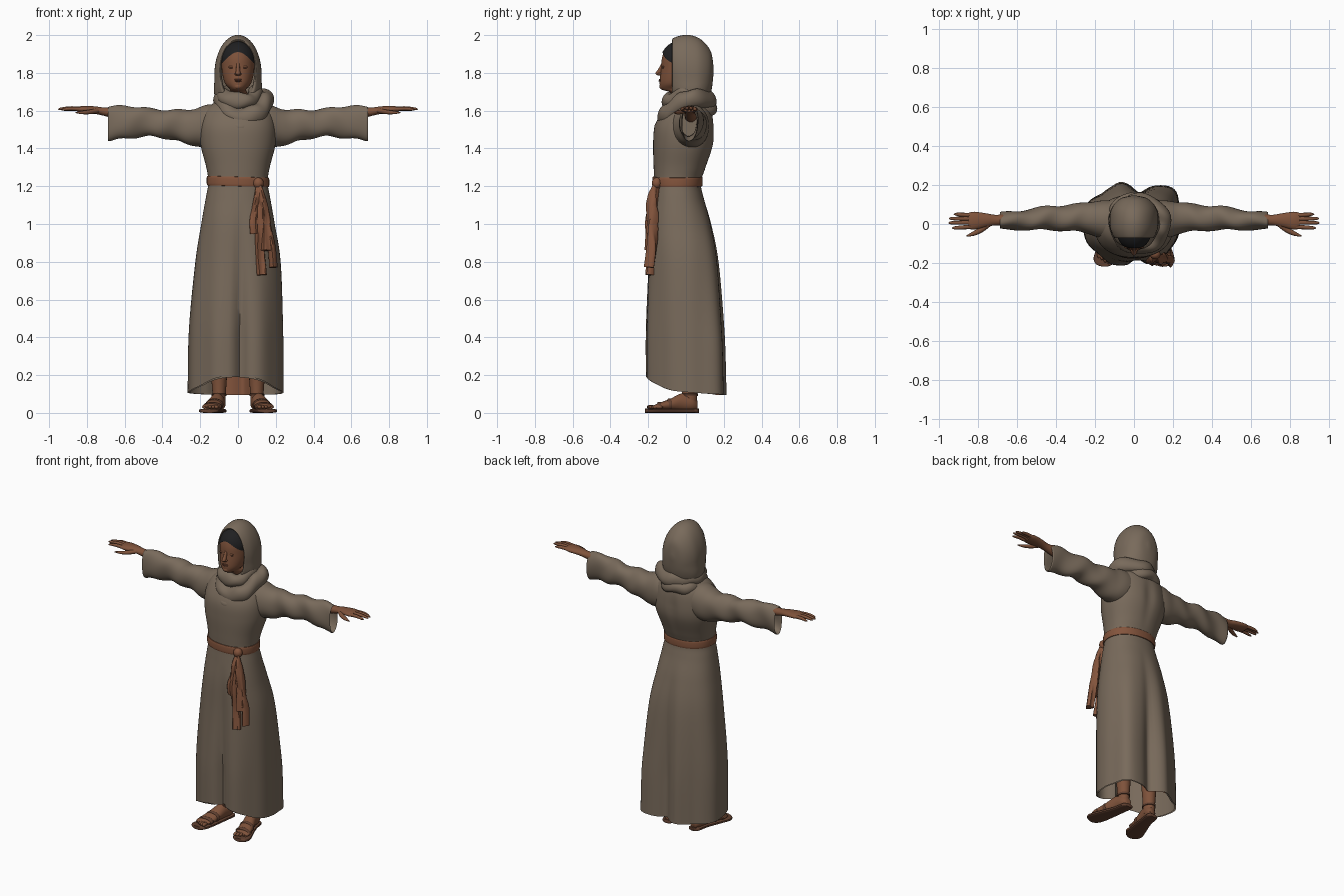
import bpy, bmesh, math
from mathutils import Vector

cube = bpy.data.objects.get("Cube")
if cube:
    bpy.data.objects.remove(cube, do_unlink=True)

X, Y, Z = Vector((1, 0, 0)), Vector((0, 1, 0)), Vector((0, 0, 1))


def material(name, *rgb):
    mat = bpy.data.materials.new(name)
    mat.use_nodes = True
    mat.diffuse_color = (*rgb, 1)
    mat.node_tree.nodes["Principled BSDF"].inputs["Base Color"].default_value = (*rgb, 1)
    return mat


CLOTH = material("taupe cloth", .19, .145, .105)
SKIN = material("brown skin", .21, .085, .043)
SASH = material("rust sash", .23, .09, .046)
LEATHER = material("dark leather", .12, .052, .03)
HAIR = material("black hair", .014, .014, .015)
LIPS = material("dark lips", .15, .055, .032)


def finish(name, bm, mat, sharp=60):
    bmesh.ops.recalc_face_normals(bm, faces=bm.faces)
    mesh = bpy.data.meshes.new(name)
    bm.to_mesh(mesh)
    bm.free()
    mesh.materials.append(mat)
    mesh.shade_smooth()
    mesh.set_sharp_from_angle(angle=math.radians(sharp))
    obj = bpy.data.objects.new(name, mesh)
    bpy.context.collection.objects.link(obj)
    return obj


def refine(rows, n):
    """Catmull-Rom interpolation between the given rows."""
    out, last = [], len(rows) - 1
    for i in range(last):
        group = (rows[max(i - 1, 0)], rows[i], rows[i + 1], rows[min(i + 2, last)])
        for k in range(n):
            t = k / n
            out.append([b + .5 * t * (c - a + t * (2*a - 5*b + 4*c - d + t * (3*(b - c) + d - a)))
                        for a, b, c, d in zip(*group)])
    return out + [list(rows[last])]


def sweep(name, rows, mat, up=Z, axis=None, segs=20, steps=4, power=1, closed=False,
          caps=(True, True), warp=None, mirror=1, sharp=60):
    """Loft ellipses along a path; each row is x, y, z, side radius, up radius."""
    rows = list(rows) if closed else refine(rows, steps)
    n = len(rows)
    bm, rings = bmesh.new(), []
    for i, (x, y, z, ra, rb) in enumerate(rows):
        before = rows[i - 1] if closed or i else rows[0]
        after = rows[(i + 1) % n] if closed else rows[min(i + 1, n - 1)]
        t = axis or (Vector(after[:3]) - Vector(before[:3])).normalized()
        side = t.cross(up).normalized()
        top = side.cross(t)
        ring = []
        for k in range(segs):
            a = math.tau * k / segs
            c, s = math.cos(a), math.sin(a)
            c, s = (math.copysign(abs(v) ** power, v) for v in (c, s))
            co = Vector((x, y, z)) + side * (ra * c) + top * (rb * s)
            if warp:
                co = warp(co)
            co.x *= mirror
            ring.append(bm.verts.new(co))
        rings.append(ring)
    pairs = list(zip(rings, rings[1:])) + ([(rings[-1], rings[0])] if closed else [])
    for r, q in pairs:
        for k in range(segs):
            j = (k + 1) % segs
            bm.faces.new((r[k], r[j], q[j], q[k]))
    if not closed:
        for use, ring in zip(caps, (rings[0], rings[-1])):
            if use:
                bm.faces.new(ring)
    return finish(name, bm, mat, sharp)


def ball(name, loc, size, mat):
    bm = bmesh.new()
    bmesh.ops.create_uvsphere(bm, u_segments=16, v_segments=10, radius=1)
    for v in bm.verts:
        v.co = [p + c * s for p, c, s in zip(loc, v.co, size)]
    return finish(name, bm, mat)


def clamp(v):
    return max(0, min(1, v))


def bump(angle, centre, width):
    d = (angle - centre + math.pi) % math.tau - math.pi
    return math.exp(-(d / width) ** 2)


# Robe body: hanging folds and a hem that rises at the front
def drape(co):
    a = math.atan2(co.y, co.x)
    w = clamp((1.12 - co.z) / .75)
    fold = (-.22 * bump(a, -1.5, .15) - .2 * bump(a, 1.4, .2) + .07 * bump(a, 1.9, .2)
            + .2 * bump(a, .74, .34) - .05 * bump(a, 2.4, .15) + .04 * bump(a, 2.8, .2)
            - .04 * bump(a, -2.5, .3) + .03 * bump(a, -2, .2) - .05 * bump(a, -.5, .25)
            + .03 * bump(a, -1.1, .2) + .008 * math.sin(11 * a))
    spine = .07 * clamp((co.z - 1.25) * 5) * clamp((1.62 - co.z) * 8) * bump(a, 1.57, .22)
    lift = max(0, 1 - co.z / .5) * (.1 * max(0, -co.y / .22) ** 3 - .1 * co.y)
    return Vector((co.x * (1 + w * fold), co.y * (1 + w * fold - spine), co.z + lift))


skirt = [(-.012, -.005, .11, .252, .208), (-.01, -.01, .45, .248, .203),
         (0, -.015, .8, .226, .185), (0, -.03, 1, .195, .163), (0, -.042, 1.14, .17, .135),
         (0, -.045, 1.22, .157, .124)]
torso = [(0, -.033, 1.3, .168, .138), (0, -.014, 1.42, .198, .16), (0, -.008, 1.52, .2, .157),
         (0, .005, 1.6, .175, .128), (0, .005, 1.645, .12, .085), (0, .005, 1.67, .06, .05)]
sweep("robe", skirt + torso, CLOTH, up=Y, axis=Z, segs=96, steps=7, power=.9,
      caps=(False, True), warp=drape)
inside = [(x, y, z, ra - .008, rb - .008) for x, y, z, ra, rb in skirt[:3]]
lining = sweep("robe_lining", inside, CLOTH, up=Y, axis=Z, segs=96, power=.9,
               caps=(False, True), warp=drape)
lining.data.materials.append(SASH)
for face in lining.data.polygons:
    face.material_index = int(abs(face.center.x) < .075 and face.center.y > 0)

# Belt, knot and hanging sash ends
belt = [(0, -.045, 1.201, .157, .124), (0, -.045, 1.204, .165, .132),
        (0, -.045, 1.246, .165, .132), (0, -.045, 1.249, .157, .124)]
sweep("belt", belt, SASH, up=Y, axis=Z, segs=64, power=.92, caps=(False, False), sharp=40,
      warp=lambda co: co + Z * (-.03 * co.x))
ball("sash_knot", (.108, -.155, 1.216), (.028, .026, .03), SASH)
ends = [(.122, .73, .026), (.185, .77, .021), (.155, .86, .027), (.085, .95, .022)]
for i, (x, z, wide) in enumerate(ends):
    path = [(.11, -.158, 1.21, .014, .014)]
    for t in (.25, .5, .75, 1):
        sway = .006 * math.sin(7 * t + 2 * i)
        path.append((.11 + (x - .11) * t ** .6 + sway, -.172 - .015 * t + .006 * math.cos(8 * t + i),
                     1.21 + (z - 1.21) * t, wide * (.85 + .2 * t), .024))
    sweep(f"sash_end_{i + 1}", path, SASH, up=Y, segs=16, steps=5, sharp=50,
          warp=lambda co: co + Y * (.007 * math.sin(co.x * 160 + co.z * 8)))


# Sleeves with soft creases
def crease(co):
    w = clamp((co.x - .14) * 6) * .005
    return co + Vector((0, w * math.sin(co.x * 31 + co.z * 20), w * math.sin(co.x * 42 + co.y * 25)))


sleeve = [(.04, .015, 1.525, .1, .1), (.15, .022, 1.518, .1, .115), (.23, .03, 1.512, .082, .098),
          (.33, .032, 1.522, .067, .082), (.44, .03, 1.535, .062, .073),
          (.55, .022, 1.54, .052, .083), (.68, .015, 1.533, .044, .092)]
cuff = [(.68, .015, 1.533, .044, .092), (.682, .015, 1.533, .039, .086), (.58, .02, 1.537, .041, .07)]
fingers = [(.05, .925, 1.605), (.028, .95, 1.61), (.006, .952, 1.61), (-.02, .935, 1.607)]
straps = [(.125, -.085, .043, .048, .034), (.137, -.14, .034, .051, .024)]
for s, label in ((1, "left"), (-1, "right")):
    sweep(label + "_sleeve", sleeve, CLOTH, axis=X, segs=36, steps=8, power=.92,
          caps=(True, False), warp=crease, mirror=s)
    sweep(label + "_cuff_lining", cuff, CLOTH, axis=X, segs=36, power=.92, caps=(False, True),
          warp=crease, mirror=s)
    # Forearm, palm and fingers
    arm = [(.5, .03, 1.56, .035, .04), (.64, .022, 1.585, .031, .031), (.71, .02, 1.595, .027, .022),
           (.76, .02, 1.603, .035, .02), (.82, .017, 1.607, .046, .018), (.85, .017, 1.607, .04, .013)]
    sweep(label + "_arm_and_palm", arm, SKIN, axis=X, mirror=s)
    for i, (y, tip, z) in enumerate(fingers):
        root = .017 + (y - .017) * .85
        bone = [(.825, root, 1.607, .011, .011), (.88, (root + y) / 2, z + .004, .0105, .01),
                (tip - .015, y, z, .008, .007), (tip, y, z - .003, .002, .002)]
        sweep(f"{label}_finger_{i + 1}", bone, SKIN, segs=10, mirror=s)
    thumb = [(.745, .0, 1.6, .014, .013), (.785, -.03, 1.593, .014, .012),
             (.825, -.05, 1.59, .011, .009), (.86, -.062, 1.59, .003, .003)]
    sweep(label + "_thumb", thumb, SKIN, segs=10, mirror=s)

    # Leg, foot and sandal
    leg = [(.1, .02, .04, .033, .038), (.1, .02, .1, .035, .04), (.1, .02, .2, .042, .045),
           (.1, .01, .45, .055, .06)]
    sweep(label + "_leg", leg, SKIN, up=Y, axis=Z, mirror=s)
    foot = [(.095, .06, .04, .02, .024), (.1, .035, .05, .035, .04), (.11, -.02, .056, .038, .048),
            (.126, -.085, .043, .045, .031), (.142, -.15, .033, .048, .017), (.147, -.175, .028, .038, .01)]
    sweep(label + "_foot", foot, SKIN, axis=-Y, mirror=s)
    for i in range(5):
        ball(f"{label}_toe_{i + 1}", (s * (.114 + .017 * i), -.185 + .0025 * i * i, .031),
             (.0115 - .001 * i, .023, .0115 - .001 * i), SKIN)
    sole = [(.095, .068, .011, .016, .011), (.097, .055, .011, .036, .011), (.109, -.02, .011, .04, .011),
            (.13, -.1, .011, .051, .011), (.149, -.17, .011, .058, .011), (.152, -.205, .011, .044, .011),
            (.15, -.217, .011, .02, .011)]
    sweep(label + "_sole", sole, LEATHER, axis=-Y, power=.6, mirror=s, sharp=40)
    for i, (x, y, z, ra, rb) in enumerate(straps):
        strap = [(x, y + d, z, ra - e, rb - e) for d, e in
                 ((.012, .008), (.011, .002), (0, 0), (-.011, .002), (-.012, .008))]
        sweep(f"{label}_strap_{i + 1}", strap, LEATHER, axis=-Y, steps=2, mirror=s)
    band = [(.1, .02, z, .034 + r, .039 + r) for z, r in ((.088, .0), (.089, .005), (.101, .005), (.102, .0))]
    sweep(label + "_ankle_band", band, LEATHER, up=Y, axis=Z, steps=1, mirror=s)

    # Softly marked eyes
    ball(label + "_eye", (s * .034, -.121, 1.826), (.013, .005, .0035), LIPS)
    ball(label + "_eyelid", (s * .034, -.12, 1.832), (.017, .0055, .006), SKIN)
    ball(label + "_nostril", (s * .01, -.14, 1.794), (.008, .01, .007), SKIN)

# Head, nose and lips
head = [(0, 0, 1.6, .05, .05), (0, -.015, 1.69, .05, .062), (0, -.058, 1.712, .042, .072),
        (0, -.05, 1.74, .067, .089), (0, -.04, 1.78, .08, .097), (0, -.03, 1.83, .087, .101),
        (0, -.025, 1.88, .087, .102), (0, -.02, 1.93, .072, .088), (0, -.015, 1.965, .035, .045)]
sweep("head", head, SKIN, up=Y, axis=Z, segs=40)
nose = [(0, -.124, 1.85, .009, .007), (0, -.135, 1.82, .01, .012), (0, -.146, 1.797, .013, .016),
        (0, -.14, 1.787, .008, .01)]
sweep("nose", nose, SKIN, up=Y, axis=-Z, segs=16)
ball("upper_lip", (0, -.136, 1.764), (.022, .008, .0045), LIPS)
ball("lower_lip", (0, -.136, 1.757), (.018, .009, .005), LIPS)
ball("chin", (0, -.125, 1.728), (.022, .016, .015), SKIN)

# Hair cap with a curved hairline
bm = bmesh.new()
rings = []
for i in range(13):
    ring = []
    for k in range(48):
        a = math.tau * k / 48
        low = -.2 + .62 * max(0, -math.sin(a)) ** 3
        p = low + (1.56 - low) * i / 12
        ring.append(bm.verts.new((.094 * math.cos(a) * math.cos(p), -.02 + .114 * math.sin(a) * math.cos(p),
                                  1.868 + .104 * math.sin(p))))
    rings.append(ring)
for r, q in zip(rings, rings[1:]):
    for k in range(48):
        bm.faces.new((r[k], r[k - 1], q[k - 1], q[k]))
finish("hair", bm, HAIR)


# Hood, open at the face, falling straight below the ears
def fall(co):
    return Vector((co.x * (1 + .35 * clamp((1.76 - co.z) * 6)), co.y, co.z))


hood = [(0, -.01, 1.81, .09, .14), (0, -.055, 1.815, .089, .15), (0, -.072, 1.812, .099, .168),
        (0, -.03, 1.798, .12, .199), (0, .02, 1.79, .125, .21), (0, .07, 1.79, .119, .193),
        (0, .11, 1.795, .095, .152), (0, .135, 1.805, .06, .098), (0, .146, 1.815, .01, .015)]
sweep("hood", hood, CLOTH, axis=Y, segs=48, steps=6, caps=(False, True), sharp=80, warp=fall)

# Scarf folds: loops that dip at the front
loops = [("scarf_outer_fold", .03, .115, .112, 1.655, .1, .05),
         ("scarf_inner_fold", .006, .088, .092, 1.685, .04, .042),
         ("scarf_low_fold", .0, .108, .132, 1.61, .095, .038)]
for j, (name, cx, rx, ry, z, dip, r) in enumerate(loops):
    path = []
    for k in range(64):
        a = math.tau * k / 64
        path.append((cx + rx * math.cos(a), ry * math.sin(a),
                     z - dip * max(0, -math.sin(a)) ** 1.6 + .004 * math.sin(3 * a + j),
                     r * (.9 + .1 * math.sin(5 * a + j)), r * (1 + .1 * math.sin(4 * a + 2 * j))))
    sweep(name, path, CLOTH, closed=True, segs=24, sharp=80,
          warp=lambda co: co + Z * (.005 * math.sin(co.x * 30 + co.y * 55)))
